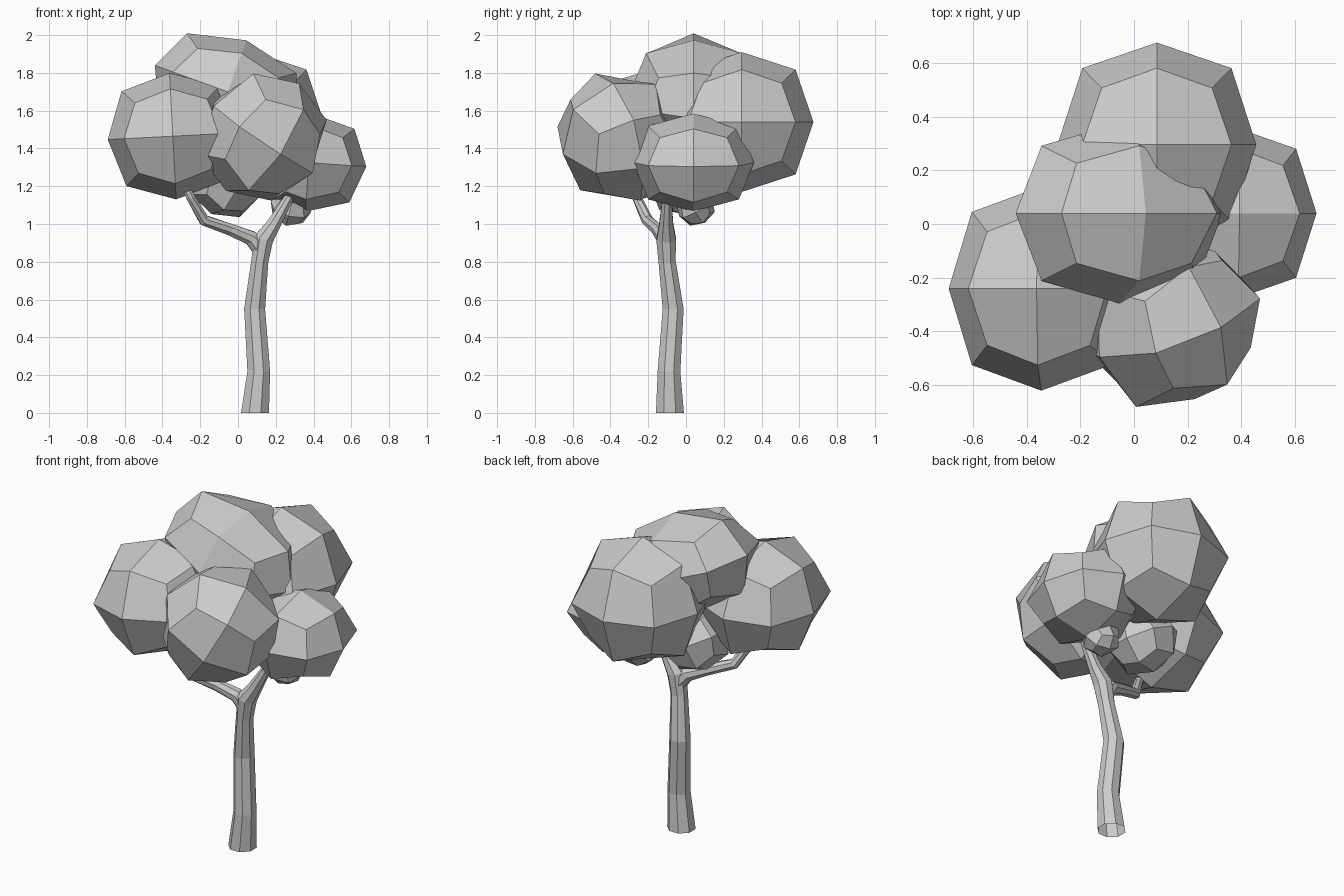
import bpy, bmesh, math
from mathutils import Vector, Matrix

if "Cube" in bpy.data.objects:
    bpy.data.objects.remove(bpy.data.objects["Cube"])


def blob(name, center, radii, rot=None):
    """Leaf clump: a cube subdivided once, its face centres lying at the given radii."""
    bpy.ops.mesh.primitive_cube_add(size=2)
    o = bpy.context.object
    o.name = name
    m = (rot or Matrix.Identity(3)) @ Matrix.Diagonal(Vector(radii))
    o.data.transform(m.to_4x4())
    o.location = center
    s = o.modifiers.new("round", 'SUBSURF')
    s.levels = s.render_levels = 1
    s.use_limit_surface = False
    return o


def limb(name, path, sides=8):
    """Tapered tube through (x, y, z, radius) points."""
    pts = [Vector(p[:3]) for p in path]
    bm = bmesh.new()
    rings = []
    for i, p in enumerate(pts):
        d = (pts[min(i + 1, len(pts) - 1)] - pts[max(i - 1, 0)]).normalized()
        if p.z == 0:
            d = Vector((0, 0, 1))
        u = Vector((0, 1, 0)).cross(d).normalized()
        v = d.cross(u)
        rings.append([bm.verts.new(p + path[i][3] * (u * math.cos(a) + v * math.sin(a)))
                      for a in [math.tau * (k + .5) / sides for k in range(sides)]])
    for a, b in zip(rings, rings[1:]):
        for k in range(sides):
            j = (k + 1) % sides
            bm.faces.new((a[k], a[j], b[j], b[k]))
    me = bpy.data.meshes.new(name)
    bm.to_mesh(me)
    bm.free()
    o = bpy.data.objects.new(name, me)
    bpy.context.collection.objects.link(o)


def tilt(deg, axis='Y'):
    return Matrix.Rotation(math.radians(deg), 3, axis)


# Trunk running into the right branch, and the left branch
limb("trunk", [(.09, -.085, 0, .08), (.11, -.09, .22, .065), (.088, -.068, .55, .06),
               (.115, -.1, .8, .049), (.135, -.105, .92, .056), (.19, -.105, 1.0, .04),
               (.27, -.1, 1.14, .026), (.31, -.08, 1.25, .02)])
limb("left_branch", [(.13, -.1, .85, .045), (.07, -.115, .925, .042), (-.04, -.15, .97, .034),
                     (-.18, -.205, 1.02, .031), (-.25, -.26, 1.14, .025), (-.29, -.27, 1.22, .022)])

# Leaf clumps
blob("left_clump", (-.345, -.24, 1.465), (.345, .38, .335), tilt(-3))
blob("top_clump", (-.055, .04, 1.70), (.41, .335, .29), tilt(20))
blob("back_clump", (.085, .295, 1.54), (.37, .38, .37))
blob("right_clump", (.375, .04, 1.325), (.305, .32, .26), tilt(4))
blob("inner_clump", (-.06, 0, 1.225), (.2, .2, .19), tilt(25) @ tilt(20, 'Z'))
blob("small_clump", (.28, .05, 1.09), (.11, .1, .1), tilt(15) @ tilt(30, 'X'))

# Front clump leans: its front face looks slightly down and right, its top leans right
a = Vector((.095, -.29, -.09)).normalized()
b = Vector((-.28, -.12, .18))
b = (b - a * b.dot(a)).normalized()
turn = Matrix((a, b, a.cross(b))).transposed()
blob("front_clump", (.13, -.36, 1.46), (.32, .335, .345), turn)
